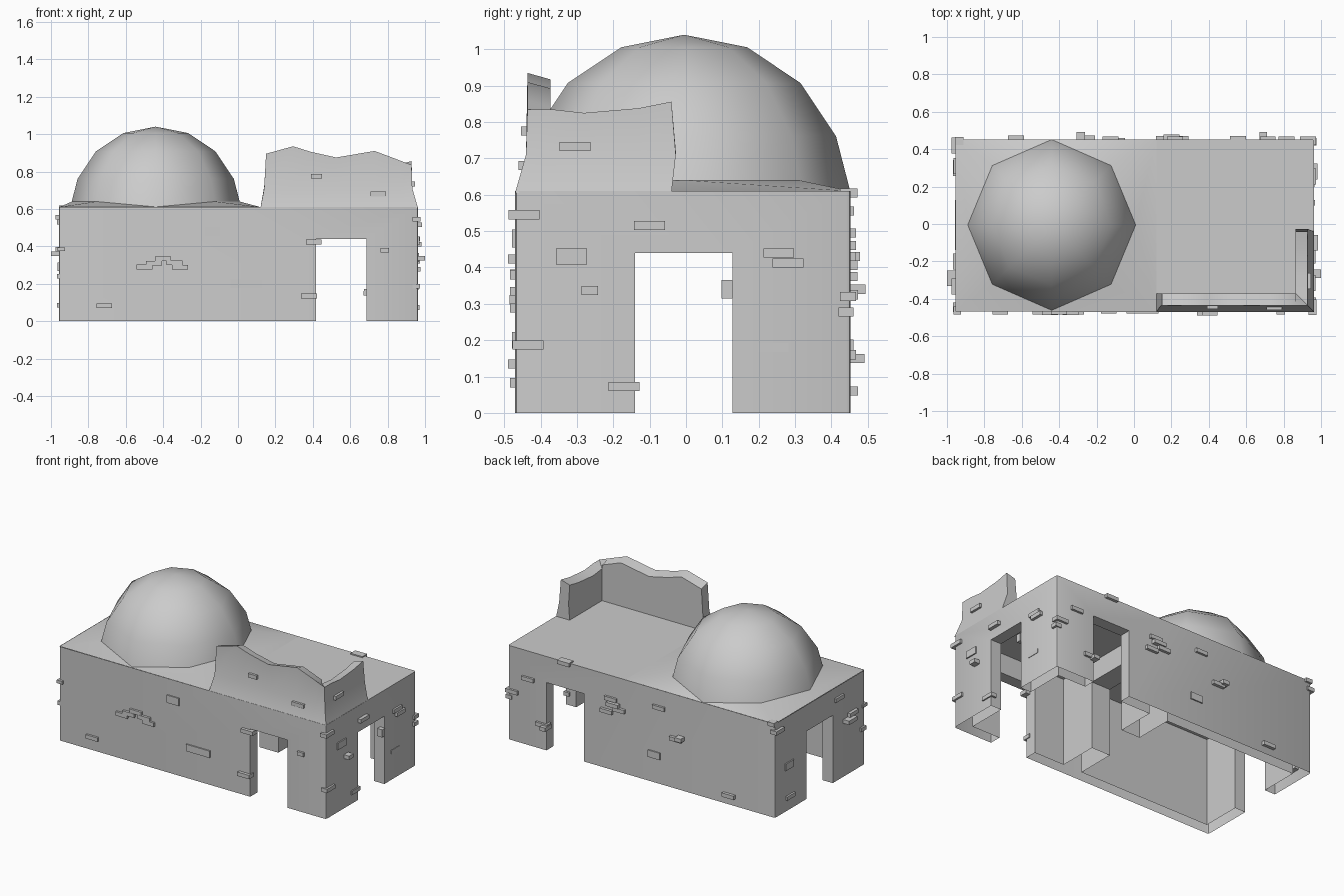
import bpy, bmesh, math
from mathutils import Vector

if "Cube" in bpy.data.objects:
    bpy.data.objects.remove(bpy.data.objects["Cube"])

X0, X1, Y0, Y1, H = -0.957, 0.962, -0.47, 0.453, 0.61


def mesh_object(name, verts, faces):
    me = bpy.data.meshes.new(name)
    me.from_pydata([tuple(v) for v in verts], [], faces)
    bm = bmesh.new()
    bm.from_mesh(me)
    bmesh.ops.recalc_face_normals(bm, faces=bm.faces)
    if sum(f.normal.z * f.calc_area() for f in bm.faces) < -0.01:
        bmesh.ops.reverse_faces(bm, faces=bm.faces)
    bm.to_mesh(me)
    bm.free()
    ob = bpy.data.objects.new(name, me)
    bpy.context.collection.objects.link(ob)
    return ob


def add_box(bm, a, b):
    r = bmesh.ops.create_cube(bm, size=1)
    for v in r["verts"]:
        v.co = Vector([a[i] + (v.co[i] + 0.5) * (b[i] - a[i]) for i in range(3)])


def boxes(name, pairs):
    bm = bmesh.new()
    for a, b in pairs:
        add_box(bm, a, b)
    me = bpy.data.meshes.new(name)
    bm.to_mesh(me)
    bm.free()
    ob = bpy.data.objects.new(name, me)
    bpy.context.collection.objects.link(ob)
    return ob


def smooth(ob, angle):
    bpy.ops.object.select_all(action='DESELECT')
    bpy.context.view_layer.objects.active = ob
    ob.select_set(True)
    bpy.ops.object.shade_smooth_by_angle(angle=math.radians(angle))


# House walls with softened vertical corners
walls = boxes("house_walls", [((X0, Y0, 0), (X1, Y1, H))])
bm = bmesh.new()
bm.from_mesh(walls.data)
upright = [e for e in bm.edges if abs(e.verts[0].co.z - e.verts[1].co.z) > 0.1]
bmesh.ops.bevel(bm, geom=upright, offset=0.012, segments=2, profile=0.5, affect='EDGES')
bm.to_mesh(walls.data)
bm.free()

# Two open-bottomed rooms and the aligned doorways are cut out
T = 0.075
cuts = {
    "left_room_cutter": ((X0 + T, Y0 + T, -0.1), (0.065, Y1 - T, 0.57)),
    "right_room_cutter": ((0.2, Y0 + T, -0.1), (X1 - T, Y1 - T, 0.57)),
    "side_door_cutter": ((-1.2, -0.14, -0.12), (1.2, 0.128, 0.44)),
    "front_door_cutter": ((0.417, -0.7, -0.14), (0.686, 0.7, 0.4405)),
}
for name, pair in cuts.items():
    c = boxes(name, [pair])
    c.hide_render = True
    c.hide_set(True)
    m = walls.modifiers.new(name, 'BOOLEAN')
    m.object, m.operation, m.solver = c, 'DIFFERENCE', 'EXACT'
bpy.context.view_layer.objects.active = walls
for name in cuts:
    bpy.ops.object.modifier_apply(modifier=name)
    bpy.data.objects.remove(bpy.data.objects[name])

# Wall undersides are open, and the roof around the dome is a separate part
bm = bmesh.new()
bm.from_mesh(walls.data)
top = [f for f in bm.faces if all(v.co.z > H - .001 for v in f.verts)]
geom = top + list({e for f in top for e in f.edges}) + list({v for f in top for v in f.verts})
bmesh.ops.bisect_plane(bm, geom=geom, plane_co=(0.12, 0, 0), plane_no=(1, 0, 0))
gone = [f for f in bm.faces if all(v.co.z < 0.001 for v in f.verts)
        or (all(v.co.z > H - .001 for v in f.verts) and f.calc_center_median().x < 0.12)]
bmesh.ops.delete(bm, geom=gone, context='FACES')
bm.to_mesh(walls.data)
bm.free()
smooth(walls, 35)

# Eight-sided dome, smooth shaded
CX, CY, R, CZ = -0.44, -0.005, 0.452, 0.588
verts, faces = [], []
for j in range(4):
    a = math.pi / 2 - j * math.pi / 8
    r = 0.458 if j == 0 else R * math.sin(a)
    for i in range(8):
        b = i * math.pi / 4
        verts.append((CX + r * math.cos(b), CY + r * math.sin(b), 0.605 if j == 0 else CZ + R * math.cos(a)))
verts.append((CX, CY, CZ + R))
for i in range(8):
    k = (i + 1) % 8
    faces += [(j * 8 + i, j * 8 + k, j * 8 + 8 + k, j * 8 + 8 + i) for j in range(3)]
    faces.append((24 + i, 24 + k, 32))
smooth(mesh_object("dome", verts, faces), 60)

# Roof rises in sloping corners to meet the dome
ring = []
for i in range(8):
    b = i * math.pi / 4
    low = i in (2, 6)
    r = 0.456 if low else 0.447
    ring.append((CX + r * math.cos(b), CY + r * math.sin(b), H + 0.001 if low else 0.64))
corners = [(0.12, Y1, H), (X0 + .002, Y1 - .001, H), (X0 + .002, Y0 + .002, H), (0.12, Y0, H)]
faces = []
for q in range(4):
    c, i = 8 + q, 2 * q
    faces += [(c, i, i + 1), (c, i + 1, (i + 2) % 8)]
    faces.append((c, (i + 2) % 8, 8 + (q + 1) % 4))
smooth(mesh_object("roof_slopes", ring + corners, faces), 40)

# Broken parapet: columns along an L path (base point, inward direction, top height)
front = [(0.15, .895), (.295, .935), (.39, .905), (.525, .875), (.73, .91), (.863, .86)]
side = [(-.37, .835), (-.28, .825), (-.13, .838), (-.04, .856)]
cols = [((x, Y0), (0, 1), z) for x, z in front]
cols.append(((X1, Y0), (-1, 1), .835))
cols += [((X1, y), (-1, 0), z) for y, z in side]
verts, faces = [], []
for n, ((x, y), (dx, dy), z) in enumerate(cols):
    first, last = n == 0, n == len(cols) - 1
    for d, h in ((0, H - .005), (.03, .71), (.034, z), (.098, z - .018), (.098, .72), (.098, H - .005)):
        sx = (-.03 if h < .7 else -.01 if h < .73 else 0) if first else 0
        sy = .012 if last and .7 < h < .73 else 0
        verts.append((x + dx * d + sx, y + dy * d + sy, h))
for n in range(len(cols) - 1):
    a, b = n * 6, n * 6 + 6
    faces += [(a + k, b + k, b + (k + 1) % 6, a + (k + 1) % 6) for k in range(5)]
e = len(verts) - 6
faces += [tuple(range(6)), tuple(range(e, e + 6))]
smooth(mesh_object("broken_parapet", verts, faces), 35)

# Exposed bricks: position along wall, height, width, tall, how far it stands out
W, B = 0.085, 0.025
front_bricks = [(-.715, .083, W, B, .014), (.405, .423, W, B, .02), (.38, .135, W, B, .02),
                (.42, .775, .06, B, .012), (.75, .68, W, B, .018), (.785, .38, .045, B, .014),
                (-.5, .29, W, B, .014), (-.45, .31, W, B, .016), (-.40, .334, W, B, .014),
                (-.34, .312, W, B, .016), (-.31, .288, W, B, .014), (-.945, .385, .04, .02, .014),
                (-.135, .48, W, .05, .008), (.045, .2, .17, .045, .008)]
right_bricks = [(-.445, .545, W, B, .014), (-.315, .43, W, .045, .008), (-.265, .337, .045, B, .038),
                (-.1, .515, W, B, .022), (.255, .44, W, B, .012), (.28, .412, W, B, .018),
                (-.305, .733, W, B, .012), (-.435, .187, W, B, .012), (-.17, .073, W, B, .008),
                (.44, .278, .04, B, .014), (.113, .34, .03, .05, .006), (.24, .18, W, B, .003)]
back_bricks = [(.815, .43, W, B, .014), (.555, .605, W, B, .018), (.22, .46, W, B, .014),
               (.2, .43, W, B, .026), (.16, .405, W, B, .018), (.25, .375, W, B, .018),
               (-.125, .495, W, B, .014), (-.25, .325, W, B, .02), (-.285, .34, .045, B, .04),
               (-.09, .18, W, .045, .008), (-.63, .06, W, B, .02), (-.935, .605, .045, B, .012)]
left_bricks = [(.31, .29, W, .045, .008), (-.29, .36, W, B, .043), (-.335, .385, W, B, .02),
               (-.2, .53, W, B, .012), (-.445, .24, .05, B, .012), (.42, .555, W, B, .018),
               (.3, .085, W, B, .012)]


def bricks(name, rows, axis, wall, sign):
    pairs = []
    for u, z, w, t, out in rows:
        face = wall - sign * (0.028 if z > H + .02 else 0)
        lo, hi = sorted((face - sign * 0.03, face + sign * out))
        a, b = [lo, lo, z - t / 2], [hi, hi, z + t / 2]
        a[1 - axis], b[1 - axis] = u - w / 2, u + w / 2
        pairs.append((a, b))
    boxes(name, pairs)


bricks("front_bricks", front_bricks, 1, Y0, -1)
bricks("back_bricks", back_bricks + [(.715, .16, W, B, .014), (.69, .15, .04, B, .038), (.93, .32, W, B, .014)],
       1, Y1, 1)
bricks("right_bricks", right_bricks, 0, X1, 1)
bricks("left_bricks", left_bricks, 0, X0, -1)
